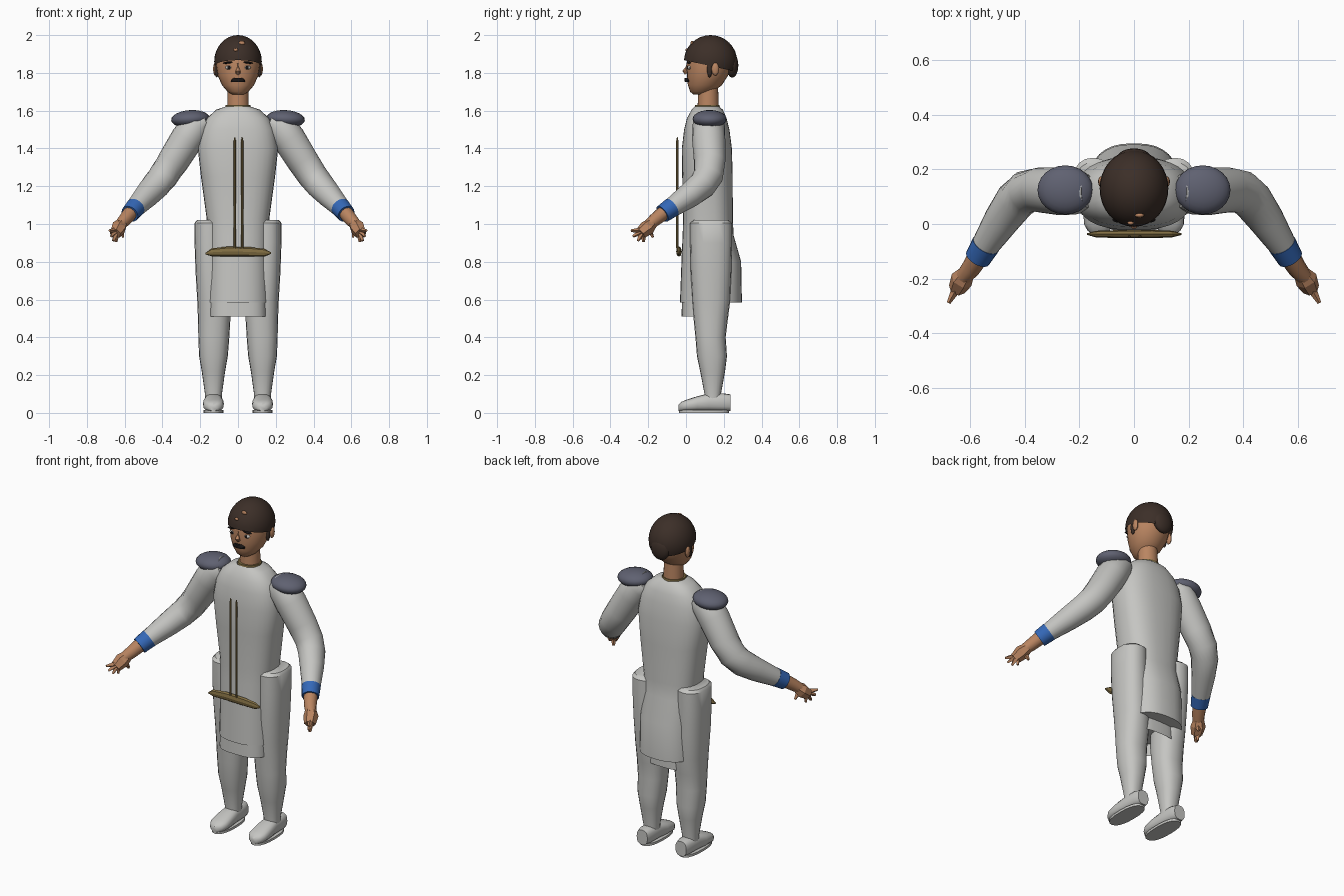
import bpy, bmesh, math
from mathutils import Vector, Matrix

if "Cube" in bpy.data.objects:
    bpy.data.objects.remove(bpy.data.objects["Cube"])


def material(name, rgb):
    m = bpy.data.materials.new(name)
    m.diffuse_color = (*rgb, 1)
    m.use_nodes = True
    m.node_tree.nodes["Principled BSDF"].inputs["Base Color"].default_value = m.diffuse_color
    return m


GREY = material("light grey cloth", (0.56, 0.56, 0.54))
SKIN = material("skin", (0.49, 0.235, 0.12))
HAIR = material("dark brown hair", (0.045, 0.028, 0.021))
SLATE = material("slate pad", (0.115, 0.12, 0.165))
BLUE = material("blue cuff", (0.035, 0.14, 0.48))
OLIVE = material("olive brass", (0.22, 0.155, 0.055))
BLACK = material("near black", (0.01, 0.008, 0.008))
WHITE = material("eye white", (0.55, 0.52, 0.48))


def finish(bm, name, mat, smooth=40):
    bmesh.ops.recalc_face_normals(bm, faces=bm.faces)
    me = bpy.data.meshes.new(name)
    bm.to_mesh(me)
    bm.free()
    me.materials.append(mat)
    ob = bpy.data.objects.new(name, me)
    bpy.context.collection.objects.link(ob)
    if smooth:
        bpy.ops.object.select_all(action='DESELECT')
        ob.select_set(True)
        bpy.context.view_layer.objects.active = ob
        bpy.ops.object.shade_smooth_by_angle(angle=math.radians(smooth))
    return ob


def skin_rings(name, rings, mat, caps=(True, True), smooth=40):
    """Bridge a list of equally sized point rings."""
    bm = bmesh.new()
    vs = [[bm.verts.new(p) for p in r] for r in rings]
    n = len(vs[0])
    for a, b in zip(vs, vs[1:]):
        for i in range(n):
            j = (i + 1) % n
            bm.faces.new((a[i], a[j], b[j], b[i]))
    if caps[0]:
        bm.faces.new(vs[0])
    if caps[1]:
        bm.faces.new(vs[-1])
    return finish(bm, name, mat, smooth)


def ring(c, u, v, ru, rv, n, p=2.0):
    """Superellipse ring around c."""
    out = []
    for i in range(n):
        a = 2 * math.pi * i / n
        x, y = math.cos(a), math.sin(a)
        x = math.copysign(abs(x) ** (2 / p), x)
        y = math.copysign(abs(y) ** (2 / p), y)
        out.append(Vector(c) + u * (ru * x) + v * (rv * y))
    return out


X, Y, Z = Vector((1, 0, 0)), Vector((0, 1, 0)), Vector((0, 0, 1))


def column(name, rows, mat, n=24, p=2.0, caps=(True, True)):
    """Upright loft: rows of z, centre x, half width, front y, back y."""
    return skin_rings(name, [ring((cx, (f + b) / 2, z), X, Y, w, (b - f) / 2, n, p)
                             for z, cx, w, f, b in rows], mat, caps)


def tube(name, pts, mat, n=16, smooth=40):
    """Tube along a path of x, y, z, radius."""
    P = [Vector(q[:3]) for q in pts]
    rings = []
    for i, q in enumerate(pts):
        t = (P[min(i + 1, len(P) - 1)] - P[max(i - 1, 0)]).normalized()
        ref = Y if abs(t.z) > 0.95 else Z
        u = t.cross(ref).normalized()
        rings.append(ring(P[i], u, u.cross(t), q[3], q[3], n))
    return skin_rings(name, rings, mat, smooth=smooth)


def ball(name, c, r, mat, tilt=0, seg=24, cut=None):
    """Ellipsoid, optionally tilted about y and trimmed below a plane."""
    bm = bmesh.new()
    bmesh.ops.create_uvsphere(bm, u_segments=seg, v_segments=seg // 2, radius=1)
    bm.transform(Matrix.Translation(c) @ Matrix.Rotation(tilt, 4, 'Y') @ Matrix.Diagonal((*r, 1)))
    if cut:
        bmesh.ops.bisect_plane(bm, geom=bm.verts[:] + bm.edges[:] + bm.faces[:],
                               plane_co=cut[0], plane_no=cut[1], clear_inner=True)
    return finish(bm, name, mat)


# Robe: shoulders, waist and flared skirt with a deeper back
column("robe", [
    (1.622, 0, .065, .045, .175), (1.605, 0, .115, .03, .195), (1.56, 0, .165, .005, .215),
    (1.50, 0, .195, -.01, .23), (1.40, 0, .213, -.022, .243), (1.25, 0, .196, -.02, .247),
    (1.03, 0, .166, -.015, .248), (.94, 0, .165, -.018, .252), (.80, 0, .165, -.024, .292),
    (.585, 0, .168, -.032, .296)], GREY, 32, 2.5, (False, True))
column("under_skirt", [(.75, 0, .15, -.015, .22), (.51, 0, .152, -.024, .225)],
       GREY, 32, 3, (False, False))

# Neck, collar and head
column("neck", [(1.58, 0, .058, .06, .175), (1.72, 0, .054, .065, .17)], SKIN)
column("collar", [(1.615, 0, .068, .045, .18), (1.63, 0, .066, .048, .177)], OLIVE)
column("head", [
    (1.685, 0, .03, .04, .11), (1.70, 0, .055, .022, .145), (1.735, 0, .085, .01, .19),
    (1.785, 0, .107, .005, .222), (1.85, 0, .118, .003, .245), (1.92, 0, .108, .015, .24),
    (1.97, 0, .065, .06, .19)], SKIN)
ball("hair_cap", (0, .13, 1.86), (.126, .141, .14), HAIR, 0, 32,
     ((0, 0, 1.865), (0, .22, 1)))
ball("hair_bun", (0, .245, 1.84), (.06, .032, .065), HAIR)
for i, (x, z, r) in enumerate([(.02, 1.958, .017), (-.012, 1.922, .012)]):
    y = .13 - .141 * math.sqrt(1 - (x / .126) ** 2 - ((z - 1.86) / .14) ** 2)
    ball(f"bare_patch_{i}", (x, y, z), (r, .008, r * .7), SKIN, 0, 12)

# Face
tube("nose", [(0, .008, 1.85, .007), (0, -.006, 1.81, .013), (0, .004, 1.797, .012)], SKIN, 8)
column("moustache", [(1.752, 0, .036, -.006, .03), (1.762, 0, .038, -.009, .03),
                     (1.773, 0, .022, -.008, .03)], BLACK, 16)
for s, side in ((1, "left"), (-1, "right")):
    ball(side + "_eye", (s * .048, .018, 1.828), (.02, .01, .011), WHITE, 0, 12)
    ball(side + "_pupil", (s * .048, .011, 1.828), (.008, .006, .009), BLACK, 0, 12)
    ball(side + "_brow", (s * .05, .016, 1.855), (.03, .012, .006), BLACK, s * .12, 12)
    ball(side + "_ear", (s * .12, .155, 1.82), (.012, .02, .035), SKIN, 0, 12)
    ball(side + "_sideburn", (s * .113, .125, 1.82), (.012, .014, .045), HAIR, 0, 12)

    # Arm: sleeve, cuff, wrist and hand
    def m(pts):
        return [(s * q[0], *q[1:]) for q in pts]

    tube(side + "_sleeve", m([
        (.17, .12, 1.545, .06), (.215, .12, 1.525, .085), (.27, .12, 1.45, .088),
        (.345, .125, 1.33, .083), (.395, .118, 1.255, .079), (.435, .085, 1.205, .075),
        (.485, .015, 1.15, .066), (.55, -.085, 1.08, .05)]), GREY, 20, 60)
    tube(side + "_cuff", m([(.543, -.075, 1.088, .053), (.573, -.125, 1.053, .048)]), BLUE, 20)
    tube(side + "_wrist", m([(.565, -.11, 1.065, .04), (.60, -.165, 1.022, .035),
                             (.625, -.195, .995, .03)]), SKIN, 12)
    tube(side + "_palm", m([(.61, -.175, 1.01, .028), (.632, -.205, .98, .042),
                            (.65, -.24, .95, .032)]), SKIN, 6, 0)
    tips = [(.68, -.29, .965), (.672, -.28, .935), (.66, -.255, .91), (.645, -.225, .905),
            (.608, -.175, .93)]
    for i, t in enumerate(tips):
        base = (.645, -.225, .965) if i < 4 else (.625, -.2, .985)
        tube(f"{side}_finger_{i}", m([(*base, .02), (*t, .007)]), SKIN, 4, 0)

    # Shoulder pad
    ball(side + "_shoulder_pad", (s * .252, .125, 1.556), (.102, .09, .047), SLATE, s * .06)

    # Leg with wide hip top, knee and calf
    column(side + "_leg", [
        (1.02, s * .152, .066, .04, .225), (1.005, s * .15, .08, .022, .243),
        (.90, s * .15, .08, .022, .243), (.75, s * .142, .083, .025, .24),
        (.60, s * .13, .086, .032, .235), (.50, s * .126, .086, .04, .222),
        (.40, s * .128, .082, .05, .21), (.30, s * .13, .076, .058, .217),
        (.22, s * .13, .062, .075, .207), (.10, s * .13, .045, .098, .185),
        (.06, s * .13, .045, .098, .185)], GREY, 20, 2.3)

    # Shoe lofted from heel to toe over a flat sole
    shoe = [(.235, .036, .095), (.20, .046, .10), (.12, .048, .10), (.06, .055, .085),
            (.0, .054, .066), (-.025, .04, .055), (-.04, .018, .04)]
    skin_rings(side + "_shoe", [ring((s * .13, y, .006 + h / 2), X, Z, w, h / 2 - .003, 16, 2.6)
                                for y, w, h in shoe], GREY)
    skin_rings(side + "_sole", [ring((s * .13, .095, z), X, Y, .052, .132, 20, 2.4)
                                for z in (0, .014)], GREY)

# Hanging rods and the crossbar below them
for i, x in enumerate((-.017, .022)):
    tube(f"rod_{i}", [(x, -.046, .87, .006), (x, -.046, 1.44, .006), (x, -.046, 1.46, .002)],
         OLIVE, 8)
skin_rings("crossbar", [ring((x, -.037, z), Y, Z, w, h, 8) for x, z, w, h in (
    (-.172, .843, .003, .004), (-.14, .85, .012, .021), (-.05, .855, .015, .026),
    (.07, .852, .015, .025), (.14, .848, .012, .021), (.175, .846, .003, .004))], OLIVE, smooth=0)
